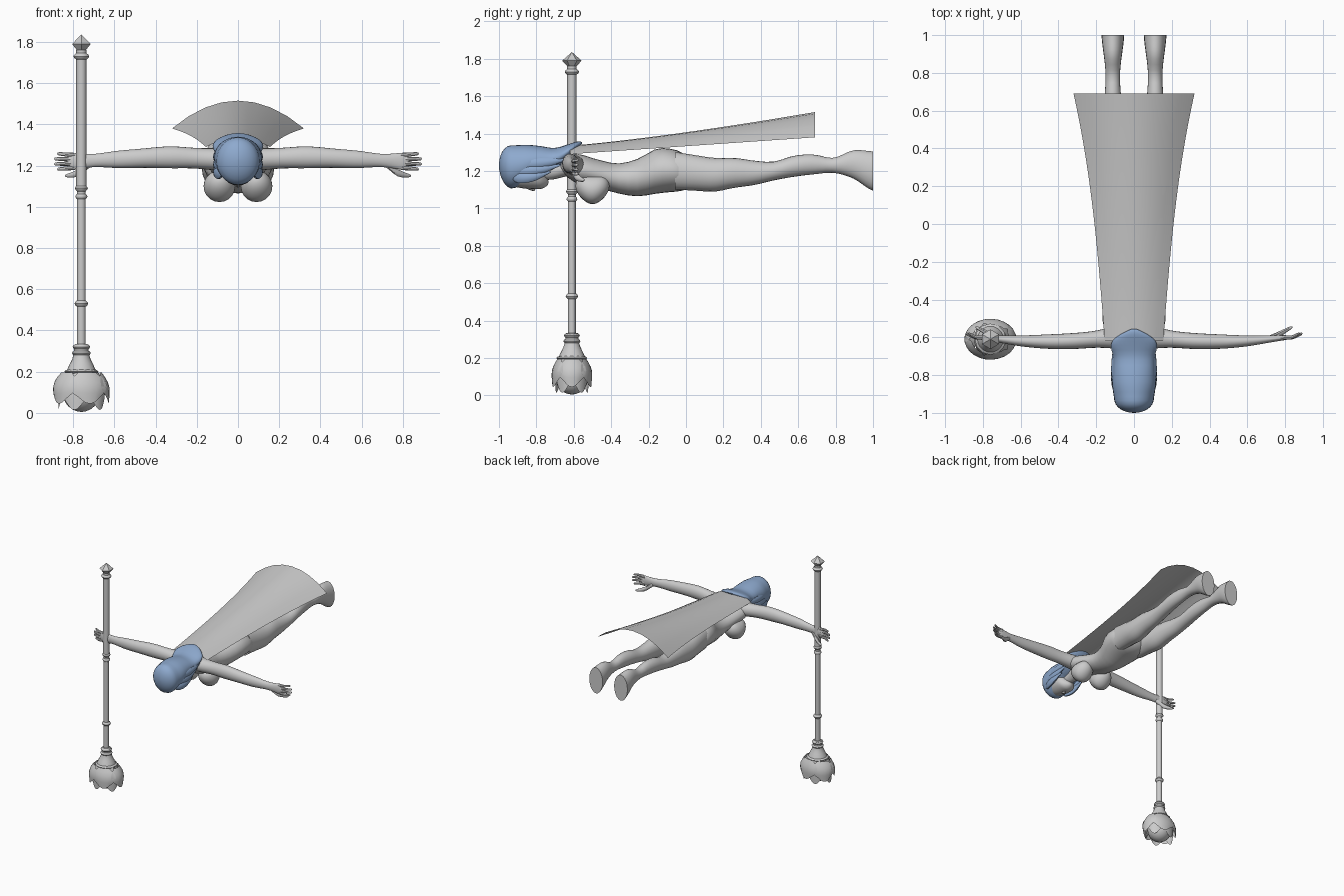
import bpy, bmesh, math
from mathutils import Matrix

old = bpy.data.objects.get("Cube")
if old:
    bpy.data.objects.remove(old, do_unlink=True)


def material(name, rgb):
    mat = bpy.data.materials.new(name)
    mat.use_nodes = True
    colour = (*rgb, 1)
    mat.diffuse_color = colour
    for node in mat.node_tree.nodes:
        if node.type == 'BSDF_PRINCIPLED':
            node.inputs["Base Color"].default_value = colour
    return mat


GREY = material("stone grey", (.6, .6, .6))
BLUE = material("dusty blue", (.27, .4, .62))


def finish(name, bm, mat, mirror=False):
    """Turn a bmesh into a smooth shaded object, optionally mirrored across x."""
    bmesh.ops.recalc_face_normals(bm, faces=bm.faces)
    mesh = bpy.data.meshes.new(name)
    bm.to_mesh(mesh)
    bm.free()
    mesh.materials.append(mat)
    obj = bpy.data.objects.new(name, mesh)
    bpy.context.collection.objects.link(obj)
    bpy.ops.object.select_all(action='DESELECT')
    obj.select_set(True)
    bpy.context.view_layer.objects.active = obj
    bpy.ops.object.shade_smooth_by_angle(angle=math.radians(40))
    if mirror:
        obj.modifiers.new("mirror", 'MIRROR').use_mirror_merge = False


def track(keys, t):
    """Smooth value at t in 0..1 through evenly spaced keys, or a constant."""
    if not isinstance(keys, list):
        return keys
    last = len(keys) - 1
    i = min(int(t * last), last - 1)
    t = t * last - i
    p, q, r, s = (keys[min(max(i + d, 0), last)] for d in (-1, 0, 1, 2))
    return q + t * (r - p + t * (2 * p - 5 * q + 4 * r - s + t * (3 * (q - r) + s - p))) / 2


def rounding(distance, cap):
    """Radius factor that closes an end as a dome of relative length cap."""
    if distance >= cap:
        return 1
    return max(math.sqrt(1 - (1 - distance / cap) ** 2), .04)


def loft(name, axis, start, end, centre, radius, caps=(0, 0), mat=GREY, mirror=False, rings=24, sides=20):
    """Tube along an axis; centre and radius give one track per cross direction."""
    bm = bmesh.new()
    loops = []
    for j in range(rings + 1):
        t = (1 - math.cos(math.pi * j / rings)) / 2
        dome = rounding(t, caps[0]) * rounding(1 - t, caps[1])
        (cu, cv), (ru, rv) = ([track(k, t) for k in pair] for pair in (centre, radius))
        loop = []
        for k in range(sides):
            a = math.tau * k / sides
            co = [cu + dome * ru * math.cos(a), cv + dome * rv * math.sin(a)]
            co.insert("xyz".index(axis), start + (end - start) * t)
            loop.append(bm.verts.new(co))
        loops.append(loop)
    for lower, upper in zip(loops, loops[1:]):
        for k in range(sides):
            bm.faces.new((lower[k - 1], lower[k], upper[k], upper[k - 1]))
    bm.faces.new(loops[0])
    bm.faces.new(loops[-1])
    finish(name, bm, mat, mirror)


def sheet(name, point, nu, nv):
    """Open surface sampled from point(u, v), u in -1..1 and v in 0..1."""
    bm = bmesh.new()
    grid = [[bm.verts.new(point(2 * i / nu - 1, j / nv)) for i in range(nu + 1)] for j in range(nv + 1)]
    for near, far in zip(grid, grid[1:]):
        for i in range(nu):
            bm.faces.new((near[i], near[i + 1], far[i + 1], far[i]))
    finish(name, bm, GREY)


BODY = 1.2   # height of the body's long axis


def heights(*offsets):
    return [BODY + offset for offset in offsets]


# Torso, lying face down along y
loft("torso", "y", -.68, .06,
     centre=(0, heights(.03, .01, -.015, -.04, -.035, 0, 0, -.02)),
     radius=([.12, .145, .125, .105, .12, .16, .165, .14], [.06, .08, .075, .08, .1, .12, .11, .09]),
     caps=(.15, .15), sides=28)
loft("breast", "y", -.59, -.41, centre=(.09, heights(-.08, -.1, -.08)), radius=(.077, .077),
     caps=(.5, .5), mirror=True)
loft("neck", "y", -.82, -.62, centre=(0, heights(0, 0, .02)), radius=([.045, .043, .06], .046))

# Legs and feet
loft("leg", "y", -.06, 1,
     centre=([.09, .11, .112], heights(0, -.01, -.02, -.01, -.01, 0, .025, .035, .03, .035, 0)),
     radius=([.07, .077, .058, .052, .038, .06],
             [.1, .095, .09, .08, .065, .05, .056, .053, .04, .075, .105]),
     mirror=True, rings=40)

# Arms and open hands
loft("arm", "x", .08, .83,
     centre=([-.6, -.62, -.62, -.6], heights(.03, .04, .03, .02)),
     radius=([.06, .045, .042, .038, .03, .02, .012], [.055, .05, .053, .047, .042, .032, .045]),
     caps=(0, .05), mirror=True, rings=32)
for i, finger in enumerate(("index", "middle", "ring", "little")):
    spread = i - 1.5
    base = BODY + .02 + spread * .02
    loft(finger + "_finger", "x", .79, .9 - abs(spread) * .015,
         centre=([-.6, -.6, -.58], [base, base + spread * .005]), radius=([.012, .008], [.012, .008]),
         caps=(0, .1), mirror=True, rings=8, sides=8)
loft("thumb", "x", .71, .84, centre=([-.605, -.58, -.547], heights(.01, -.035, -.05)),
     radius=([.014, .015, .008], [.016, .018, .008]), caps=(.1, .1), mirror=True, rings=10, sides=10)

# Head with the face turned down
loft("head", "y", -.97, -.735,
     centre=(0, heights(.02, .01, 0, -.03, -.06)),
     radius=([.07, .08, .085, .075, .045], [.08, .095, .095, .067, .035]), caps=(.2, .2))
loft("nose", "y", -.86, -.805, centre=(0, heights(-.085, -.095)), radius=(.01, .014),
     caps=(.8, .2), rings=8, sides=8)

# Hair swept back over the neck, with loose locks at the sides
loft("hair", "y", -1, -.555,
     centre=(0, heights(.03, .022, .04, .058, .065, .105, .15)),
     radius=([.1, .105, .115, .11, .11, .12, .05], [.11, .115, .1, .075, .058, .038, .015]),
     caps=(.15, .1), mat=BLUE, sides=28)
for k, place in enumerate(("front", "middle", "back")):
    drop = -.035 + k * .037
    loft(place + "_hair_lock", "y", -.93, -.72 + k * .055,
         centre=([.08, .1, .105, .1], heights(drop, drop, drop + .01, drop + .03)),
         radius=([.015, .017, .005], [.03, .028, .006]), caps=(.2, .1),
         mat=BLUE, mirror=True, rings=12, sides=10)


# Cape, an arched sheet that widens and lifts toward the feet
def cape_point(u, v):
    width = .155 + .1 * v + .065 * v ** 3
    arch = .045 + .09 * v ** 1.5
    return (u * width, -.62 + 1.31 * v, 1.29 + .09 * v + arch * (1 - u * u))


sheet("cape", cape_point, 8, 16)

# Staff: pole, collars, faceted tip and flared socket
X, Y = -.76, -.61


def cone(name, low, high, r_low, r_high, sides=12):
    bm = bmesh.new()
    place = Matrix.Translation((X, Y, (low + high) / 2))
    bmesh.ops.create_cone(bm, cap_ends=True, segments=sides, radius1=r_low, radius2=r_high,
                          depth=high - low, matrix=place)
    finish(name, bm, GREY)


def band(name, height, r, half=.015):
    profile = [r * .7, r, r, r * .7]
    loft(name, "z", height - half, height + half, (X, Y), (profile, profile), rings=6, sides=12)


cone("lower_pole", .3, 1.08, .021, .021)
cone("upper_pole", 1.08, 1.76, .025, .025)
cone("tip_base", 1.76, 1.79, .025, .052, 6)
cone("tip_point", 1.79, 1.835, .052, .001, 6)
for k, (height, r) in enumerate(((.53, .032), (1.05, .028), (1.09, .03), (1.73, .037))):
    band(f"pole_collar_{k + 1}", height, r)
flare = [.075, .062, .045, .036, .035]
loft("socket", "z", .19, .33, (X, Y), (flare, flare), rings=12)
band("socket_rim", .2, .08)
band("socket_lower_ring", .29, .044)
band("socket_upper_ring", .32, .041)

# Flower head hanging from the socket
loft("flower_core", "z", .005, .19, (X, Y), (.09, .088), caps=(.5, .5), rings=12)


def petal(name, turn, reach, bottom, spread):
    def point(u, v):
        a = turn + u * spread * math.sin(math.pi * (.2 + .65 * v))
        r = .04 + reach * math.sin(math.pi * min(.2 + .5 * v, .5 + .1 * v))
        z = .195 - (.195 - bottom) * v + .025 * u * u * v
        return (X + 1.08 * r * math.cos(a), Y + .85 * r * math.sin(a), z)
    sheet(name, point, 6, 6)


for k in range(5):
    turn = math.tau * k / 5
    petal(f"outer_petal_{k + 1}", turn, .088, .045, .8)
    petal(f"inner_petal_{k + 1}", turn + math.pi / 5, .066, .015, .7)
